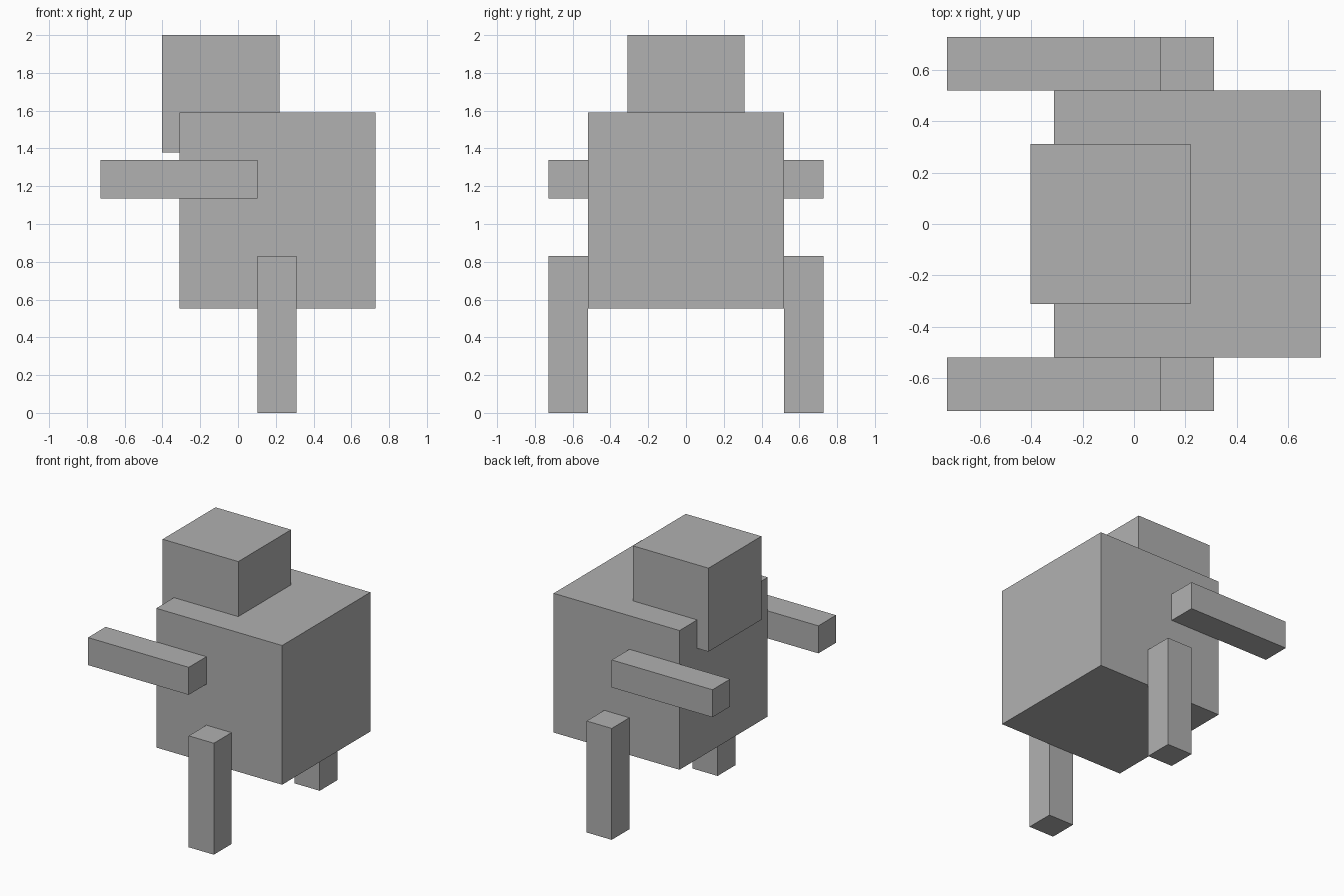
import bpy

if "Cube" in bpy.data.objects:
    bpy.data.objects.remove(bpy.data.objects["Cube"])

# Mid grey shared by all parts
grey = bpy.data.materials.new("grey")
grey.diffuse_color = (0.44, 0.44, 0.44, 1)
grey.use_nodes = True
grey.node_tree.nodes["Principled BSDF"].inputs["Base Color"].default_value = grey.diffuse_color


def box(name, x, y, z):
    """Add a grey box spanning the given (min, max) ranges."""
    spans = (x, y, z)
    bpy.ops.mesh.primitive_cube_add(size=1, location=[(a + b) / 2 for a, b in spans])
    obj = bpy.context.object
    obj.name = name
    obj.scale = [b - a for a, b in spans]
    bpy.ops.object.transform_apply(location=False, rotation=False, scale=True)
    obj.data.materials.append(grey)
    return obj


# Torso, with the head set into its upper -x edge
box("body", (-0.31, 0.727), (-0.519, 0.519), (0.553, 1.59))
box("head", (-0.403, 0.22), (-0.311, 0.311), (1.378, 2.0))

# Limbs on both sides, flush with the torso
for side, y in (("right", (-0.727, -0.519)), ("left", (0.519, 0.727))):
    box(side + "_arm", (-0.727, 0.103), y, (1.135, 1.34))
    box(side + "_leg", (0.103, 0.31), y, (0.0, 0.83))
